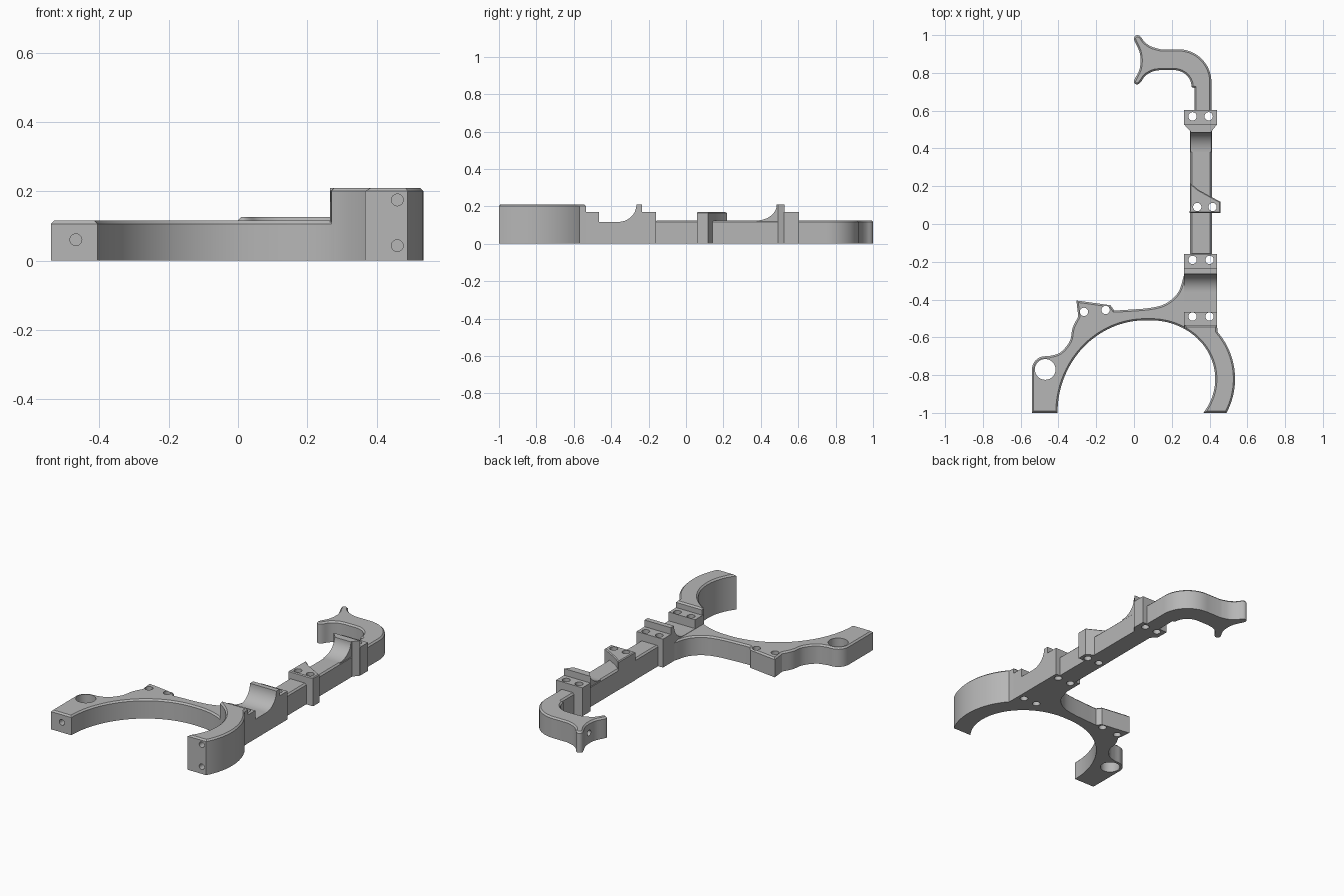
import bpy, bmesh
from math import sin, cos, radians, pi
from mathutils import Vector, Matrix

cube = bpy.data.objects.get("Cube")
if cube:
    bpy.data.objects.remove(cube, do_unlink=True)

grey = bpy.data.materials.new("plain grey")
grey.use_nodes = True
colour = (0.47, 0.47, 0.47, 1)
grey.diffuse_color = colour
grey.node_tree.nodes["Principled BSDF"].inputs["Base Color"].default_value = colour


def arc(cx, cy, rx, ry, a0, a1, n=24):
    """Points along part of an ellipse, angles in degrees."""
    angles = [radians(a0 + (a1 - a0) * i / n) for i in range(n + 1)]
    return [(cx + rx * cos(a), cy + ry * sin(a)) for a in angles]


def smooth(points, n=5):
    """Open curve passing through all the points."""
    p = [Vector(q) for q in points]
    p = [p[0] * 2 - p[1]] + p + [p[-1] * 2 - p[-2]]
    out = []
    for a, b, c, d in zip(p, p[1:], p[2:], p[3:]):
        for i in range(n):
            t = i / n
            out.append(tuple(0.5 * (2 * b + (c - a) * t
                                    + (2 * a - 5 * b + 4 * c - d) * t ** 2
                                    + (3 * b - a - 3 * c + d) * t ** 3)))
    return out + [tuple(points[-1])]


def finish(bm, name):
    bmesh.ops.recalc_face_normals(bm, faces=bm.faces)
    mesh = bpy.data.meshes.new(name)
    bm.to_mesh(mesh)
    bm.free()
    mesh.materials.append(grey)
    ob = bpy.data.objects.new(name, mesh)
    bpy.context.collection.objects.link(ob)
    return ob


def plate(name, outline, height, chamfer=0.009):
    """Plan outline raised from the ground, with a chamfered top rim."""
    bm = bmesh.new()
    base = bm.faces.new([bm.verts.new((x, y, 0)) for x, y in outline])
    ext = bmesh.ops.extrude_face_region(bm, geom=[base], use_keep_orig=True)["geom"]
    top = [v for v in ext if isinstance(v, bmesh.types.BMVert)]
    bmesh.ops.translate(bm, verts=top, vec=(0, 0, height))
    bmesh.ops.recalc_face_normals(bm, faces=bm.faces)
    if chamfer:
        rim = [e for e in bm.edges if all(v.co.z > height / 2 for v in e.verts)]
        bmesh.ops.bevel(bm, geom=rim, offset=chamfer, segments=1,
                        affect='EDGES', clamp_overlap=False)
    return finish(bm, name)


def side_profile(name, outline, x0, x1):
    """Side outline in y and z, stretched across x."""
    bm = bmesh.new()
    base = bm.faces.new([bm.verts.new((x0, y, z)) for y, z in outline])
    ext = bmesh.ops.extrude_face_region(bm, geom=[base], use_keep_orig=True)["geom"]
    bmesh.ops.translate(bm, verts=[v for v in ext if isinstance(v, bmesh.types.BMVert)],
                        vec=(x1 - x0, 0, 0))
    return finish(bm, name)


def box(x0, x1, y0, y1):
    return [(x0, y0), (x1, y0), (x1, y1), (x0, y1)]


# Low curved arm with its end lug and tab
arm = ([(-0.54, -1)] + arc(-0.47, -0.77, 0.07, 0.07, 180, 90, 12)
       + smooth([(-0.45, -0.70), (-0.39, -0.68), (-0.34, -0.62), (-0.325, -0.55), (-0.295, -0.49)])
       + [(-0.305, -0.405), (-0.125, -0.43), (-0.105, -0.457)]
       + smooth([(-0.08, -0.457), (0.08, -0.445), (0.17, -0.42), (0.235, -0.36), (0.265, -0.27)])
       + [(0.3, -0.27), (0.3, -0.54)]
       + arc(0.09, -0.82, 0.34, 0.31, 55, 90, 12)
       + arc(0.06, -1, 0.465, 0.49, 90, 180, 32))

# Tall curved jaw
jaw = (arc(0.155, -0.82, 0.38, 0.38, -28.3, 41, 28)
       + [(0.44, -0.535), (0.267, -0.535)]
       + arc(0.09, -0.82, 0.34, 0.31, 58, -35.5, 32))

# Wide spine root with two clamp seats and a scooped ramp
root = ([(-0.55, 0), (-0.55, 0.17), (-0.465, 0.17), (-0.465, 0.117)]
        + arc(-0.36, 0.21, 0.095, 0.093, -90, 0, 14)
        + [(-0.235, 0.21), (-0.235, 0.17), (-0.16, 0.17), (-0.16, 0)])

# Scooped ramp leading up to the far clamp
ramp = [(0.38, 0.05)] + arc(0.38, 0.21, 0.105, 0.085, -90, 0, 14) + [(0.5, 0.21), (0.5, 0.05)]

# Hooked end with a forked tip
hook = ([(0.41, 0.59)] + arc(0.235, 0.75, 0.175, 0.175, 0, 90)
        + smooth([(0.14, 0.925), (0.09, 0.94), (0.055, 0.965), (0.035, 0.992), (0.015, 1.0),
                  (0.0, 0.985), (0.005, 0.965), (0.028, 0.915), (0.035, 0.865), (0.028, 0.815),
                  (0.005, 0.77), (0.0, 0.75), (0.015, 0.738), (0.035, 0.75), (0.06, 0.785),
                  (0.1, 0.808), (0.14, 0.815)], 4)
        + arc(0.21, 0.725, 0.095, 0.09, 90, 0, 14)
        + [(0.32, 0.72), (0.32, 0.59)])

parts = [
    plate("low_arm", arm, 0.115),
    plate("tall_jaw", jaw, 0.21),
    side_profile("spine_root", root, 0.265, 0.44),
    plate("spine_bar", box(0.297, 0.412, -0.165, 0.53), 0.125),
    plate("middle_wedge", [(0.295, 0.058), (0.457, 0.058), (0.457, 0.118), (0.41, 0.143),
                           (0.34, 0.182), (0.297, 0.218)], 0.17, 0.005),
    side_profile("far_ramp", ramp, 0.3, 0.409),
    plate("far_flange", [(0.297, 0.493), (0.412, 0.493), (0.44, 0.527), (0.265, 0.527)], 0.21, 0),
    plate("far_clamp", box(0.265, 0.44, 0.525, 0.603), 0.17, 0),
    plate("hook", hook, 0.125),
]

# Drill: all screw holes in one cutter
drill = bmesh.new()


def hole(at, radius, depth, turn=Matrix()):
    bmesh.ops.create_cone(drill, cap_ends=True, segments=28, radius1=radius, radius2=radius,
                          depth=depth, matrix=Matrix.Translation(at) @ turn)


hole((-0.47, -0.77, 0.1), 0.055, 0.6)
for x, y in [(-0.265, -0.465), (-0.15, -0.455), (0.31, -0.49), (0.4, -0.49), (0.31, -0.19),
             (0.4, -0.19), (0.335, 0.09), (0.416, 0.09), (0.31, 0.57), (0.395, 0.57)]:
    hole((x, y, 0.1), 0.022, 0.6)
along_y = Matrix.Rotation(pi / 2, 4, 'X')
for x, z in [(-0.468, 0.06), (0.46, 0.175), (0.46, 0.043)]:
    hole((x, -1, z), 0.017, 0.16, along_y)
hole((0.03, 0.868, 0.062), 0.017, 0.14, Matrix.Rotation(pi / 2, 4, 'Y'))
cutter = finish(drill, "hole_cutter")
cutter.hide_render = True

# Cut the holes, then shade curved walls smooth
for ob in parts:
    bpy.ops.object.select_all(action='DESELECT')
    ob.select_set(True)
    bpy.context.view_layer.objects.active = ob
    if ob.name != "far_ramp":
        cut = ob.modifiers.new("holes", 'BOOLEAN')
        cut.operation = 'DIFFERENCE'
        cut.solver = 'EXACT'
        cut.object = cutter
        bpy.ops.object.modifier_apply(modifier=cut.name)
    bpy.ops.object.shade_smooth_by_angle(angle=radians(30))
bpy.data.objects.remove(cutter, do_unlink=True)
